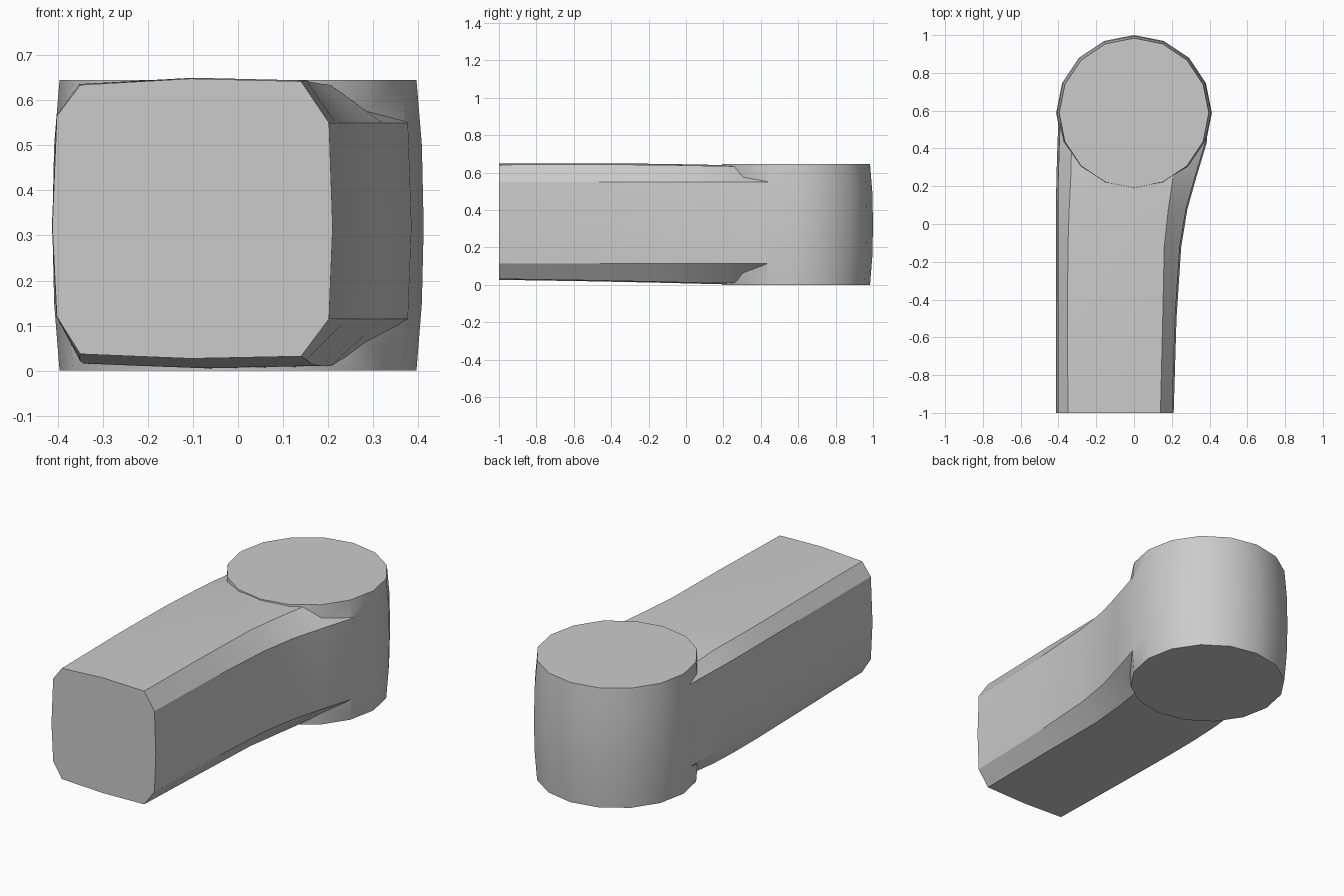
import bpy, bmesh, math

if "Cube" in bpy.data.objects:
    bpy.data.objects.remove(bpy.data.objects["Cube"])


def loft(name, rings):
    """Skin a list of equal-length rings into a closed solid."""
    bm = bmesh.new()
    loops = [[bm.verts.new(p) for p in ring] for ring in rings]
    n = len(loops[0])
    for a, b in zip(loops, loops[1:]):
        for i in range(n):
            j = (i + 1) % n
            bm.faces.new((a[i], a[j], b[j], b[i]))
    bm.faces.new(loops[0])
    bm.faces.new(loops[-1])
    bmesh.ops.recalc_face_normals(bm, faces=bm.faces)
    mesh = bpy.data.meshes.new(name)
    bm.to_mesh(mesh)
    bm.free()
    obj = bpy.data.objects.new(name, mesh)
    bpy.context.collection.objects.link(obj)
    return obj


# Upright 16-sided drum, bulging slightly at mid height
def drum_ring(r, z):
    return [(r * math.sin(i * math.pi / 8), 0.588 + r * math.cos(i * math.pi / 8), z)
            for i in range(16)]


drum = loft("rounded_end", [drum_ring(r, z) for r, z in
                            [(0.396, 0), (0.408, 0.15), (0.412, 0.32),
                             (0.408, 0.5), (0.396, 0.645)]])


# Arm cross-section: softly bulging rectangle with chamfered corners
def arm_ring(y, xr, xc, xlc, xl, zb, zt):
    mid = (xlc + xc) / 2
    return [(xl, y, 0.32), (xl + 0.01, y, 0.12), (xlc, y, zb + 0.01),
            (mid, y, zb), (xc, y, zb + 0.005), (xr - 0.008, y, 0.115),
            (xr, y, 0.32), (xr - 0.008, y, 0.55), (xc, y, zt - 0.006),
            (mid, y, zt), (xlc, y, zt - 0.014), (xl + 0.01, y, 0.565)]


# The right side flares outward to blend into the drum
arm = loft("arm", [arm_ring(*s) for s in [
    (-1.0, 0.210, 0.140, -0.350, -0.412, 0.027, 0.648),
    (-0.5, 0.225, 0.152, -0.352, -0.413, 0.019, 0.650),
    (-0.12, 0.250, 0.160, -0.350, -0.413, 0.011, 0.647),
    (0.08, 0.283, 0.182, -0.343, -0.413, 0.006, 0.643),
    (0.24, 0.328, 0.205, -0.335, -0.411, 0.005, 0.640),
    (0.43, 0.385, 0.230, -0.330, -0.405, 0.020, 0.625),
    (0.56, 0.390, 0.240, -0.320, -0.400, 0.030, 0.615)]])

# Weld both parts into one solid
union = arm.modifiers.new("union", 'BOOLEAN')
union.operation = 'UNION'
union.solver = 'EXACT'
union.object = drum
bpy.context.view_layer.objects.active = arm
arm.select_set(True)
bpy.ops.object.modifier_apply(modifier="union")
bpy.data.objects.remove(drum, do_unlink=True)
arm.name = "lever_arm"
bpy.ops.object.shade_smooth_by_angle(angle=math.radians(30))
